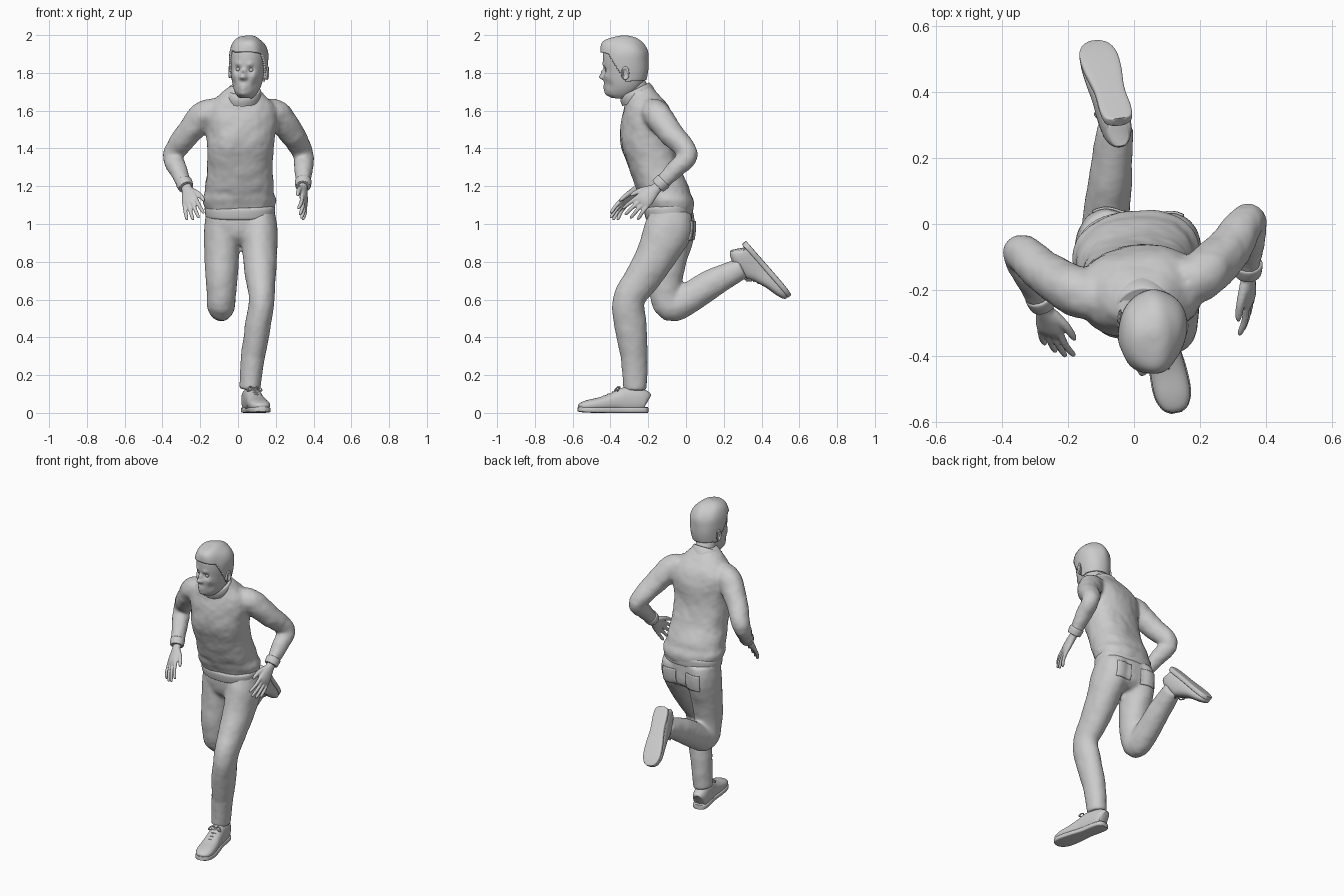
import bpy, bmesh, math
from mathutils import Vector, Matrix

X, Z = Vector((1, 0, 0)), Vector((0, 0, 1))


def spline(rings, sub):
    # Catmull-Rom through rings of (x, y, z, half width, half depth)
    out, n = [], len(rings)
    for i in range(n - 1):
        p = [rings[max(0, min(n - 1, i + k))] for k in (-1, 0, 1, 2)]
        for s in range(sub):
            t = s / sub
            out.append([0.5 * (2 * b + (c - a) * t + (2 * a - 5 * b + 4 * c - d) * t * t
                               + (3 * b - a - 3 * c + d) * t ** 3) for a, b, c, d in zip(*p)])
    return out + [list(rings[-1])]


def loft(bm, rings, ref=X, axis=None, seg=32, sub=5, p=2.0):
    # closed skin of (super)elliptic rings along a smooth path
    pts = spline(rings, sub)
    loops = []
    for i, (x, y, z, a, b) in enumerate(pts):
        lo, hi = pts[max(0, i - 1)], pts[min(len(pts) - 1, i + 1)]
        t = (axis or Vector(hi[:3]) - Vector(lo[:3])).normalized()
        u = (ref - t * ref.dot(t)).normalized()
        v = t.cross(u)
        loop = []
        for k in range(seg):
            c, s = math.cos(math.tau * k / seg), math.sin(math.tau * k / seg)
            c = math.copysign(abs(c) ** (2 / p), c) * max(a, .001)
            s = math.copysign(abs(s) ** (2 / p), s) * max(b, .001)
            loop.append(bm.verts.new(Vector((x, y, z)) + u * c + v * s))
        loops.append(loop)
    for A, B in zip(loops, loops[1:]):
        for k in range(seg):
            bm.faces.new((A[k], A[(k + 1) % seg], B[(k + 1) % seg], B[k]))
    bm.faces.new(loops[0][::-1])
    bm.faces.new(loops[-1])


def bumps(bm, items):
    # soft local pushes: (centre, radius, offset)
    for v in bm.verts:
        o = v.co.copy()
        for c, r, d in items:
            v.co += Vector(d) * math.exp(-((o - Vector(c)).length / r) ** 2)


def finish(bm, name, matrix=None, remesh=0, fabric=0):
    if matrix:
        bm.transform(matrix)
    bmesh.ops.recalc_face_normals(bm, faces=bm.faces)
    me = bpy.data.meshes.new(name)
    bm.to_mesh(me)
    bm.free()
    me.polygons.foreach_set("use_smooth", [True] * len(me.polygons))
    me.set_sharp_from_angle(angle=math.radians(50))
    ob = bpy.data.objects.new(name, me)
    bpy.context.collection.objects.link(ob)
    if remesh:
        m = ob.modifiers.new("merge", 'REMESH')
        m.mode, m.voxel_size, m.use_smooth_shade = 'VOXEL', remesh, True
        m = ob.modifiers.new("soften", 'SMOOTH')
        m.factor, m.iterations = .5, 10
    if fabric:
        tex = bpy.data.textures.new(name + "_folds", 'CLOUDS')
        tex.noise_scale = .11
        m = ob.modifiers.new("folds", 'DISPLACE')
        m.texture, m.strength, m.mid_level = tex, fabric, .5
    return ob


def tube(name, rings, **kw):
    bm = bmesh.new()
    loft(bm, rings, **kw)
    return finish(bm, name)


# Sweater: torso and both sleeves merged
bm = bmesh.new()
loft(bm, [(.01, -.088, 1.06, .175, .12), (.008, -.092, 1.1, .188, .13), (.008, -.1, 1.13, .193, .135),
          (.008, -.112, 1.16, .182, .133), (.008, -.127, 1.2, .181, .14), (.01, -.168, 1.3, .174, .135),
          (.014, -.203, 1.42, .178, .141), (.018, -.205, 1.54, .187, .138), (.02, -.21, 1.62, .18, .118),
          (.022, -.228, 1.68, .125, .09), (.025, -.25, 1.73, .07, .06)],
     ref=Vector((1, .1, 0)), axis=Z, seg=48, p=2.3)
SLEEVES = {
    "right": [(-.11, -.225, 1.6, .07, .07), (-.185, -.2, 1.572, .075, .075), (-.275, -.145, 1.465, .065, .065),
              (-.345, -.085, 1.365, .054, .054), (-.318, -.15, 1.29, .05, .05), (-.28, -.235, 1.205, .039, .039)],
    "left": [(.15, -.175, 1.6, .07, .07), (.215, -.15, 1.572, .075, .075), (.29, -.072, 1.47, .066, .066),
             (.345, .012, 1.37, .054, .054), (.348, -.055, 1.29, .05, .05), (.345, -.138, 1.21, .039, .039)]}
for path in SLEEVES.values():
    loft(bm, path, ref=Vector((.3, .8, -.5)))
finish(bm, "sweater", remesh=.01, fabric=.014)

# Ribbed hem, collar and cuffs
tube("sweater_hem", [(.01, -.088, 1.035, .172, .118), (.01, -.089, 1.045, .182, .126),
                     (.01, -.092, 1.085, .186, .13), (.01, -.094, 1.1, .176, .122)],
     axis=Vector((0, -.12, 1)), seg=48, p=2.3)
tube("collar", [(.025, -.25, 1.665, .098, .096), (.027, -.262, 1.69, .096, .094),
                (.03, -.27, 1.71, .088, .086), (.03, -.27, 1.712, .078, .076)],
     axis=Vector((0, -.44, .9)), seg=40)
for side, path in SLEEVES.items():
    e = Vector(path[-1][:3])
    d = (e - Vector(path[-2][:3])).normalized()
    tube(side + "_cuff", [(*(e + d * k), r, r) for k, r in ((-.03, .038), (-.022, .044), (.012, .041), (.016, .035))],
         axis=d)

# Trousers: pelvis and both legs merged
bm = bmesh.new()
loft(bm, [(.01, -.09, 1.09, .175, .118), (.012, -.085, 1.0, .185, .12), (.012, -.08, .93, .16, .11),
          (.012, -.085, .89, .07, .07)], axis=Z, seg=48, p=2.3)
loft(bm, [(.105, -.08, 1.06, .09, .11), (.112, -.095, .97, .098, .128), (.116, -.155, .84, .092, .108),
          (.12, -.235, .71, .08, .094), (.125, -.302, .6, .067, .086), (.105, -.295, .46, .069, .086),
          (.08, -.275, .3, .064, .072), (.062, -.27, .12, .058, .063)])
loft(bm, [(-.08, -.07, 1.06, .09, .11), (-.085, -.072, .95, .096, .118), (-.086, -.098, .8, .09, .1),
          (-.087, -.11, .68, .082, .088), (-.09, -.08, .57, .073, .088), (-.083, .03, .615, .071, .08),
          (-.072, .13, .68, .067, .077), (-.055, .3, .768, .055, .057)])
trousers = finish(bm, "trousers", remesh=.01, fabric=.008)

# Back pockets wrapped onto the trousers
for name, x in (("left_pocket", .1), ("right_pocket", -.075)):
    bm = bmesh.new()
    bmesh.ops.create_grid(bm, x_segments=12, y_segments=12, size=.05,
                          matrix=Matrix.Translation((x, .3, .965)) @ Matrix.Rotation(math.pi / 2, 4, 'X'))
    ob = finish(bm, name)
    m = ob.modifiers.new("wrap", 'SHRINKWRAP')
    m.target, m.wrap_method, m.offset = trousers, 'PROJECT', .003
    m.use_project_y, m.use_negative_direction, m.use_positive_direction = True, True, False
    m = ob.modifiers.new("thickness", 'SOLIDIFY')
    m.thickness, m.offset = .007, 0


# Hands: palm, four fingers and thumb
def hand(name, wrist, tip, thumb, palm):
    w, d = Vector(wrist), (Vector(tip) - Vector(wrist)).normalized()
    s = Vector(thumb)
    s = (s - d * s.dot(d)).normalized()
    n = Vector(palm)
    n = (n - d * n.dot(d) - s * n.dot(s)).normalized()
    k = 1.14

    def ring(a, b, c, ra, rb):
        return (*(w + (d * a + s * b + n * c) * k), ra * k, rb * k)
    bm = bmesh.new()
    loft(bm, [ring(-.03, 0, 0, .025, .021), ring(.01, 0, 0, .026, .02), ring(.045, .002, 0, .036, .019),
              ring(.085, 0, 0, .041, .017), ring(.108, 0, .002, .037, .011)], ref=s, seg=24)
    for i, length in enumerate((.088, .1, .093, .073)):
        b = .031 - .0205 * i
        loft(bm, [ring(.09, b, 0, .01, .01), ring(.1 + length * .45, b * 1.2, .004, .0095, .0095),
                  ring(.1 + length * .9, b * 1.4, .016, .008, .008),
                  ring(.1 + length, b * 1.42, .02, .003, .003)], ref=s, seg=12)
    loft(bm, [ring(.025, .018, .004, .015, .015), ring(.065, .046, .01, .013, .012),
              ring(.105, .06, .014, .01, .009), ring(.122, .062, .014, .003, .003)], ref=s, seg=12)
    finish(bm, name, remesh=.004)


hand("right_hand", (-.272, -.25, 1.19), (-.232, -.41, 1.035), (.85, -.3, .4), (.2, .7, -.5))
hand("left_hand", (.345, -.15, 1.195), (.352, -.32, 1.035), (-.25, -.66, .75), (-1, 0, 0))


# Shoes: upper, sole and laces, toe along local -y
def shoe(side, matrix):
    bm = bmesh.new()
    loft(bm, [(0, .0, .06, .026, .04), (0, -.012, .065, .04, .055), (0, -.05, .067, .046, .066),
              (0, -.12, .067, .047, .068), (0, -.17, .06, .048, .052), (0, -.24, .048, .054, .038),
              (0, -.31, .04, .054, .03), (0, -.35, .034, .04, .022), (0, -.365, .03, .018, .012)], p=2.4)
    for v in bm.verts:
        v.co.z = max(v.co.z, .015)
    finish(bm, side + "_shoe_upper", matrix)
    bm = bmesh.new()
    loft(bm, [(0, .004, .015, .022, .015), (0, -.012, .015, .042, .015), (0, -.06, .015, .048, .015),
              (0, -.14, .015, .046, .015), (0, -.24, .015, .057, .015), (0, -.31, .016, .057, .015),
              (0, -.352, .018, .042, .014), (0, -.37, .02, .018, .012)], p=5)
    finish(bm, side + "_shoe_sole", matrix)
    bm = bmesh.new()
    for i in range(4):
        y, z = -.15 - .025 * i, .121 - .011 * i
        loft(bm, [(-.034, y, z - .016, .004, .004), (0, y - .008, z, .005, .005),
                  (.034, y, z - .016, .004, .004)], ref=Z, seg=8)
    for sx in (-1, 1):
        loft(bm, [(0, -.15, .124, .004, .004), (sx * .022, -.15, .138, .004, .004),
                  (sx * .04, -.165, .118, .004, .004), (sx * .008, -.155, .122, .004, .004)], ref=Z, seg=8)
    finish(bm, side + "_laces", matrix)


shoe("left", Matrix.Translation((.055, -.208, 0)) @ Matrix.Rotation(.2, 4, 'Z'))
back = -Vector((-.08, .249, -.285)).normalized()
up = Vector((0, -.735, -.645))
up = (up - back * up.dot(back)).normalized()
turn = Matrix((back.cross(up), back, up)).transposed().to_4x4()
shoe("right", Matrix.Translation((-.045, .323, .905)) @ turn)

# Head, looking slightly to its right
HEAD = Matrix.Translation((.052, -.33, 1.83)) @ Matrix.Rotation(-.2, 4, 'Z') @ Matrix.Rotation(.05, 4, 'Y')
SKULL = [(0, -.02, -.163, .034, .042), (0, -.017, -.142, .053, .074), (0, -.006, -.11, .069, .095),
         (0, .002, -.07, .08, .106), (0, .007, -.02, .087, .112), (0, .006, .03, .091, .115),
         (0, .005, .08, .089, .112), (0, .002, .12, .074, .092), (0, .002, .145, .045, .056),
         (0, .002, .155, .012, .014)]
bm = bmesh.new()
loft(bm, SKULL, axis=Z, seg=96, sub=9, p=2.15)
face = [((0, -.108, -.05), .017, (0, -.03, 0)), ((0, -.106, -.022), .013, (0, -.016, 0)),
        ((0, -.1, -.107), .02, (0, -.008, 0)), ((0, -.106, -.106), .006, (0, .006, 0)),
        ((0, -.09, -.146), .025, (0, -.01, 0))]
for sx in (-1, 1):
    face += [((sx * .035, -.1, -.012), .018, (0, .014, 0)), ((sx * .034, -.104, .014), .015, (0, -.007, 0)),
             ((sx * .014, -.106, -.056), .009, (0, -.008, 0)), ((sx * .05, -.085, -.045), .022, (sx * .003, -.004, 0)),
             ((sx * .052, -.065, -.09), .025, (-sx * .005, .004, 0))]
bumps(bm, face)
finish(bm, "head", HEAD)
for name, sx in (("right", -1), ("left", 1)):
    bm = bmesh.new()
    bmesh.ops.create_uvsphere(bm, u_segments=20, v_segments=12, radius=.013,
                              matrix=Matrix.Translation((sx * .034, -.081, -.012)))
    finish(bm, name + "_eye", HEAD)
    bm = bmesh.new()
    loft(bm, [(sx * .08, .02, -.034, .012, .022), (sx * .096, .024, -.03, .018, .031),
              (sx * .103, .03, -.026, .021, .036), (sx * .107, .03, -.026, .015, .029),
              (sx * .1, .028, -.028, .008, .016)], ref=Vector((0, 1, 0)), axis=X, seg=24)
    finish(bm, name + "_ear", HEAD)
tube("neck", [(.036, -.225, 1.63, .066, .066), (.042, -.265, 1.71, .062, .066), (.047, -.305, 1.79, .06, .066)])

# Hair: enlarged skull cap trimmed at the hairline, swept fringe
bm = bmesh.new()
loft(bm, SKULL, axis=Z, seg=96, sub=9, p=2.15)
bm.normal_update()
for v in bm.verts:
    c = v.co
    v.co = c + v.normal * (.011 + .0025 * math.sin(70 * c.x + 25 * c.y) * min(1, max(0, c.z * 12)))
bumps(bm, [((.02, -.095, .115), .05, (.004, -.012, .012)), ((-.03, .0, .14), .04, (0, 0, .006))])
bmesh.ops.delete(bm, geom=[f for f in bm.faces if f.calc_center_median().z <
                           .08 - .15 * min(1, max(0, (f.calc_center_median().y + .07) / .1))], context='FACES')
hair = finish(bm, "hair", HEAD)
m = hair.modifiers.new("thickness", 'SOLIDIFY')
m.thickness, m.offset = .016, -1
